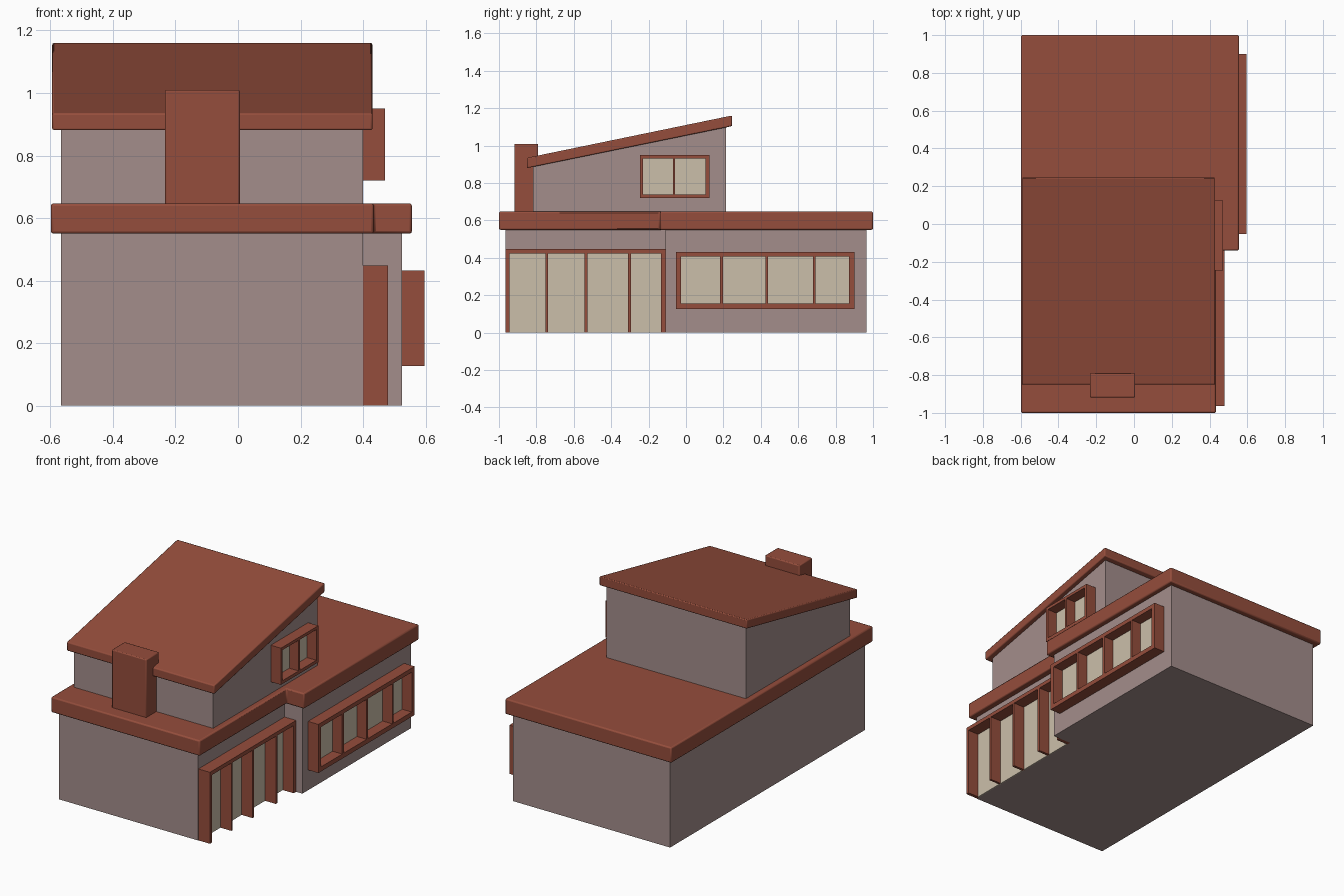
import bpy, bmesh, math

if "Cube" in bpy.data.objects:
    bpy.data.objects.remove(bpy.data.objects["Cube"])

def material(name, rgb):
    m = bpy.data.materials.new(name)
    m.diffuse_color = (*rgb, 1.0)
    m.use_nodes = True
    m.node_tree.nodes["Principled BSDF"].inputs["Base Color"].default_value = m.diffuse_color
    return m

TILE = material("terracotta", (0.30, 0.075, 0.045))
WALL = material("mauve_wall", (0.37, 0.27, 0.26))
GLASS = material("cream_glass", (0.60, 0.52, 0.40))

def finish(name, bm, mat, bevel=0.0):
    bmesh.ops.recalc_face_normals(bm, faces=bm.faces[:])
    me = bpy.data.meshes.new(name)
    bm.to_mesh(me)
    bm.free()
    me.materials.append(mat)
    ob = bpy.data.objects.new(name, me)
    bpy.context.collection.objects.link(ob)
    if bevel:
        mod = ob.modifiers.new("soft_edge", 'BEVEL')
        mod.width, mod.segments = bevel, 2
        mod.limit_method = 'ANGLE'
    bpy.ops.object.select_all(action='DESELECT')
    ob.select_set(True)
    bpy.context.view_layer.objects.active = ob
    bpy.ops.object.shade_smooth_by_angle(angle=math.radians(50))
    return ob

def prism(bm, points, shift):
    """Extrude a closed outline of 3D points along shift."""
    f = bm.faces.new([bm.verts.new(p) for p in points])
    ext = bmesh.ops.extrude_face_region(bm, geom=[f], use_keep_orig=True)
    bmesh.ops.translate(bm, vec=shift,
                        verts=[v for v in ext["geom"] if isinstance(v, bmesh.types.BMVert)])

def box(bm, x, y, z):
    prism(bm, [(x[0], y[0], z[0]), (x[1], y[0], z[0]),
               (x[1], y[1], z[0]), (x[0], y[1], z[0])], (0, 0, z[1] - z[0]))

def plan(name, outline, z0, z1, mat, bevel=0.0):
    bm = bmesh.new()
    prism(bm, [(x, y, z0) for x, y in outline], (0, 0, z1 - z0))
    finish(name, bm, mat, bevel)

def side(name, outline, x0, x1, mat, bevel=0.0):
    bm = bmesh.new()
    prism(bm, [(x0, y, z) for y, z in outline], (x1 - x0, 0, 0))
    finish(name, bm, mat, bevel)

# L-stepped ground floor and its flat roof
def stepped(x0, xa, xb, y0, ys, y1):
    return [(x0, y0), (xa, y0), (xa, ys), (xb, ys), (xb, y1), (x0, y1)]

plan("ground_floor", stepped(-0.566, 0.40, 0.524, -0.966, -0.11, 0.966), 0, 0.56, WALL)
plan("flat_roof", stepped(-0.598, 0.434, 0.556, -1.0, -0.14, 1.0), 0.55, 0.647, TILE, 0.008)

# Upper storey with slanted top, and its mono-pitch roof
side("upper_floor", [(-0.818, 0.64), (0.215, 0.64), (0.215, 1.115), (-0.818, 0.905)],
     -0.566, 0.40, WALL)
side("sloped_roof", [(-0.85, 0.88), (0.246, 1.104), (0.246, 1.161), (-0.85, 0.935)],
     -0.594, 0.43, TILE, 0.006)

# Chimney
bm = bmesh.new()
box(bm, (-0.234, 0.006), (-0.918, -0.79), (0.64, 1.01))
finish("chimney", bm, TILE, 0.006)

# Window frames on the right side: deep bars around thin glass plates
def window(name, x, depth, panes, z, pane_z):
    """panes: y limits, first and last are the frame's outer edges."""
    bm = bmesh.new()
    xs = (x - 0.002, x + depth)
    for a, b in zip(panes[0::2], panes[1::2]):
        box(bm, xs, (a, b), pane_z)
    ys = (panes[0], panes[-1])
    box(bm, xs, ys, (pane_z[1], z[1]))
    if pane_z[0] > z[0]:
        box(bm, xs, ys, (z[0], pane_z[0]))
    bmesh.ops.remove_doubles(bm, verts=bm.verts[:], dist=1e-5)
    finish(name + "_frame", bm, TILE)
    bm = bmesh.new()
    box(bm, (x - 0.002, x + 0.005), (panes[1], panes[-2]), pane_z)
    finish(name + "_glass", bm, GLASS)

window("patio_door", 0.40, 0.08,
       [-0.964, -0.944, -0.752, -0.738, -0.542, -0.526, -0.310, -0.294, -0.134, -0.11],
       (0, 0.448), (0, 0.424))
window("lower_window", 0.524, 0.072,
       [-0.054, -0.026, 0.182, 0.198, 0.424, 0.438, 0.678, 0.692, 0.872, 0.90],
       (0.127, 0.432), (0.156, 0.406))
window("upper_window", 0.40, 0.07,
       [-0.246, -0.229, -0.070, -0.058, 0.105, 0.125],
       (0.72, 0.95), (0.74, 0.932))
